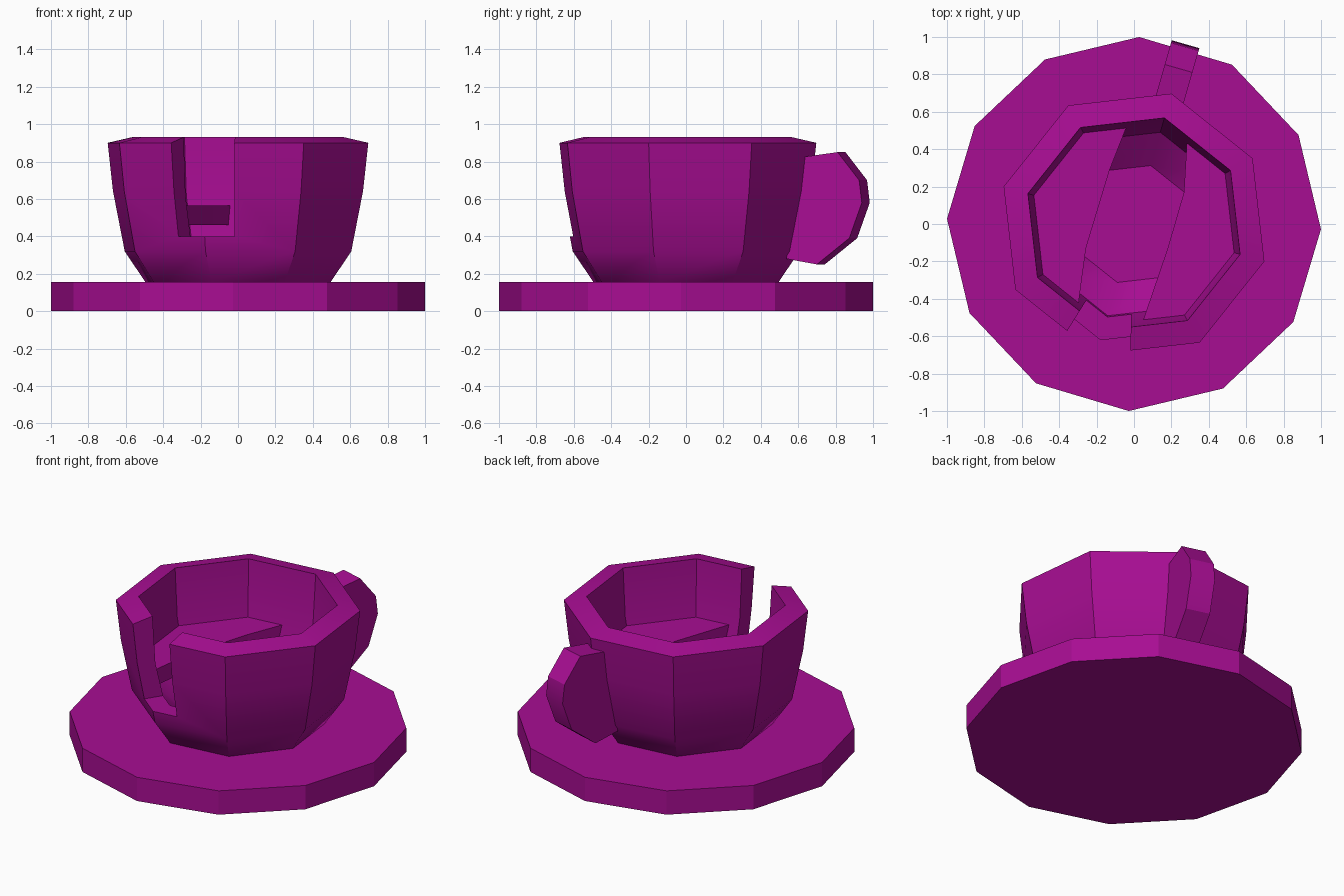
import bpy, bmesh
from math import radians, cos, sin

if "Cube" in bpy.data.objects:
    bpy.data.objects.remove(bpy.data.objects["Cube"])

mat = bpy.data.materials.new("magenta")
mat.diffuse_color = (0.39, 0.004, 0.29, 1)
mat.use_nodes = True
mat.node_tree.nodes["Principled BSDF"].inputs["Base Color"].default_value = mat.diffuse_color
CUP_TURN = -16      # rotation of the eight-sided cup
HANDLE_ANGLE = 74


def polar(r, deg):
    return (r * cos(radians(deg)), r * sin(radians(deg)))


def finish(name, bm, smooth=False):
    bmesh.ops.recalc_face_normals(bm, faces=bm.faces[:])
    me = bpy.data.meshes.new(name)
    bm.to_mesh(me)
    bm.free()
    ob = bpy.data.objects.new(name, me)
    bpy.context.collection.objects.link(ob)
    me.materials.append(mat)
    return ob


def prism(name, pts, z0, z1):
    bm = bmesh.new()
    lo = [bm.verts.new((x, y, z0)) for x, y in pts]
    hi = [bm.verts.new((x, y, z1)) for x, y in pts]
    n = len(pts)
    bm.faces.new(lo)
    bm.faces.new(hi)
    for i in range(n):
        j = (i + 1) % n
        bm.faces.new((lo[i], lo[j], hi[j], hi[i]))
    return finish(name, bm)


def lathe(name, profile, sides, turn):
    bm = bmesh.new()
    rings = [[bm.verts.new((*polar(r, turn + 360 * i / sides), z))
              for i in range(sides)] for r, z in profile]
    for a, b in zip(rings, rings[1:]):
        for i in range(sides):
            j = (i + 1) % sides
            bm.faces.new((a[i], a[j], b[j], b[i]))
    bm.faces.new(rings[0])
    bm.faces.new(rings[-1])
    return finish(name, bm)


def smooth(ob):
    bpy.ops.object.select_all(action='DESELECT')
    ob.select_set(True)
    bpy.context.view_layer.objects.active = ob
    bpy.ops.object.shade_smooth_by_angle(angle=radians(30))


# Twelve-sided saucer
prism("saucer", [polar(1, -1.6 + 30 * i) for i in range(12)], 0, 0.155)

# Thick-walled cup, outside then inside
cup = lathe("cup", [(0.50, 0.145), (0.515, 0.155), (0.63, 0.32), (0.695, 0.64),
                    (0.725, 0.90), (0.59, 0.93), (0.57, 0.62), (0.51, 0.37),
                    (0.325, 0.22)], 8, CUP_TURN)
smooth(cup)

# Wedge-shaped notch in the front of the rim
cutter = prism("notch_cutter", [polar(0.38, 238), polar(1.1, 238),
                                polar(1.1, 268.3), polar(0.38, 268.3)], 0.40, 1.2)
cutter.hide_render = True
cutter.hide_set(True)
cutter.display_type = 'WIRE'
cut = cup.modifiers.new("notch", 'BOOLEAN')
cut.operation = 'DIFFERENCE'
cut.solver = 'EXACT'
cut.object = cutter

# Drink slab in two halves with a slot running between them
R = 0.58
prism("drink_left", [(-0.02, 0.57), (-0.13, 0.29), (-0.257, -0.13), (-0.30, -0.45)]
      + [polar(R, CUP_TURN + a) for a in (225, 180, 135)], 0.46, 0.565)
prism("drink_right", [(0.04, -0.54), (0.18, -0.13), (0.267, 0.17), (0.285, 0.48)]
      + [polar(R, CUP_TURN + a) for a in (45, 0, -45)], 0.46, 0.565)

# Solid faceted handle at the back
outline = [(0.64, 0.82), (0.865, 0.85), (0.985, 0.70), (1.0, 0.58),
           (0.93, 0.39), (0.75, 0.25), (0.58, 0.28), (0.63, 0.55)]
bm = bmesh.new()
d, s = polar(1, HANDLE_ANGLE), polar(1, HANDLE_ANGLE - 90)
sides = [[bm.verts.new((u * d[0] + w * s[0], u * d[1] + w * s[1], z))
          for u, z in outline] for w in (-0.077, 0.077)]
for f in sides:
    bm.faces.new(f)
for i in range(len(outline)):
    j = (i + 1) % len(outline)
    bm.faces.new((sides[0][i], sides[0][j], sides[1][j], sides[1][i]))
smooth(finish("handle", bm))
